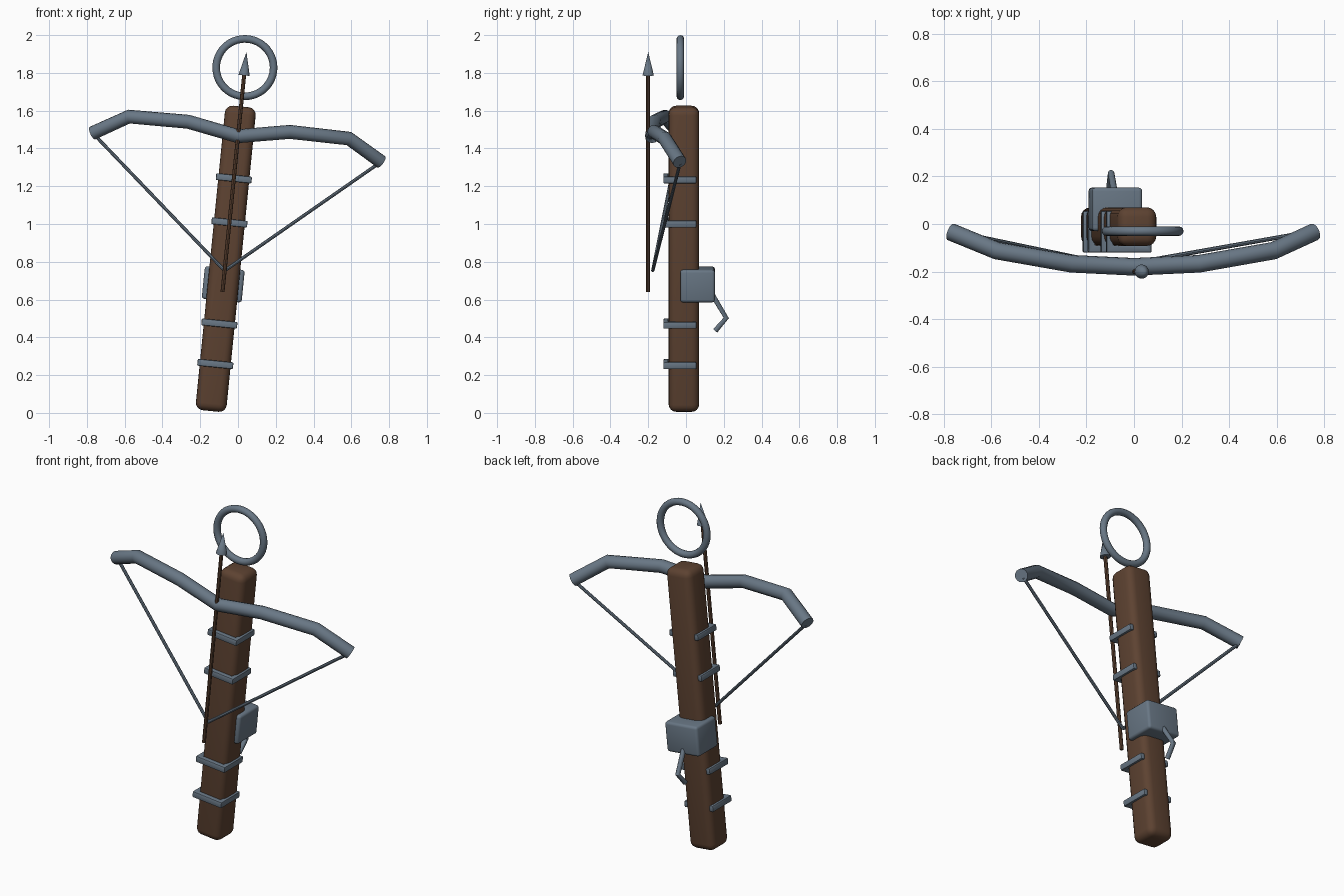
import bpy, bmesh, math
from mathutils import Matrix, Vector

if "Cube" in bpy.data.objects:
    bpy.data.objects.remove(bpy.data.objects["Cube"])

# Everything is built upright, then leaned over sideways together
LEAN = Matrix.Translation((-0.146, 0, 0)) @ Matrix.Rotation(math.radians(5.7), 4, 'Y')


def material(name, rgb):
    m = bpy.data.materials.new(name)
    m.diffuse_color = (*rgb, 1)
    m.use_nodes = True
    m.node_tree.nodes["Principled BSDF"].inputs["Base Color"].default_value = m.diffuse_color
    return m


WOOD = material("brown_wood", (0.110, 0.055, 0.031))
STEEL = material("blue_grey_steel", (0.140, 0.185, 0.235))


def finish(obj, name, mat, smooth=35):
    obj.name = name
    obj.data.materials.clear()
    obj.data.materials.append(mat)
    obj.data.transform(LEAN)
    bpy.ops.object.select_all(action='DESELECT')
    obj.select_set(True)
    bpy.context.view_layer.objects.active = obj
    bpy.ops.object.shade_smooth_by_angle(angle=math.radians(smooth))
    return obj


def bevelled_prism(name, mat, outline, z0, z1, bevel, segments):
    """Extrude an xy outline from z0 to z1 and round its edges."""
    bm = bmesh.new()
    base = bm.faces.new([bm.verts.new((x, y, z0)) for x, y in outline])
    top = bmesh.ops.extrude_face_region(bm, geom=[base])["geom"]
    bmesh.ops.translate(bm, vec=(0, 0, z1 - z0),
                        verts=[v for v in top if isinstance(v, bmesh.types.BMVert)])
    bmesh.ops.recalc_face_normals(bm, faces=bm.faces[:])
    bmesh.ops.bevel(bm, geom=bm.edges[:], offset=bevel, segments=segments,
                    profile=0.5, affect='EDGES')
    mesh = bpy.data.meshes.new(name)
    bm.to_mesh(mesh)
    bm.free()
    obj = bpy.data.objects.new(name, mesh)
    bpy.context.collection.objects.link(obj)
    return finish(obj, name, mat, 40)


def rect(hx, y0, y1):
    return [(-hx, y0), (hx, y0), (hx, y1), (-hx, y1)]


def tube(name, mat, points, radius, resolution=4):
    """Round bar through the points, with closed ends."""
    cu = bpy.data.curves.new(name, 'CURVE')
    cu.dimensions = '3D'
    cu.bevel_depth = radius
    cu.bevel_resolution = resolution
    cu.use_fill_caps = True
    sp = cu.splines.new('POLY')
    sp.points.add(len(points) - 1)
    for p, co in zip(sp.points, points):
        p.co = (*co, 1)
    obj = bpy.data.objects.new(name, cu)
    bpy.context.collection.objects.link(obj)
    bpy.ops.object.select_all(action='DESELECT')
    obj.select_set(True)
    bpy.context.view_layer.objects.active = obj
    bpy.ops.object.convert(target='MESH')
    return finish(bpy.context.object, name, mat)


# Wooden stock
bevelled_prism("stock", WOOD, rect(0.082, -0.092, 0.070), 0.01, 1.63, 0.04, 4)

# U-shaped straps, open at the back
strap = [(-0.095, 0.055), (-0.095, -0.12), (0.095, -0.12), (0.095, 0.055),
         (0.067, 0.055), (0.067, -0.09), (-0.067, -0.09), (-0.067, 0.055)]
for i, z in enumerate((0.26, 0.475, 1.013, 1.248)):
    bevelled_prism(f"strap_{i + 1}", STEEL, strap, z - 0.018, z + 0.018, 0.006, 2)

# Winding box and its crank handle
bevelled_prism("winding_box", STEEL, rect(0.106, -0.03, 0.153), 0.597, 0.77, 0.015, 3)
tube("crank", STEEL, [(0, 0.115, 0.67), (0, 0.213, 0.505), (0, 0.155, 0.437)], 0.014)

# Bow limbs, mirrored about the middle
half = [(0.27, -0.167, 1.522), (0.585, -0.112, 1.518), (0.768, -0.033, 1.412)]
limbs = [(-x, y, z) for x, y, z in reversed(half)] + [(0, -0.18, 1.472)] + half
tube("bow", STEEL, limbs, 0.037)

# Drawn string
for side, label in ((-1, "left"), (1, "right")):
    tube(f"string_{label}", STEEL,
         [(side * 0.755, -0.032, 1.402), (0, -0.176, 0.757)], 0.009, 2)

# Bolt shaft and head
tube("bolt_shaft", WOOD, [(0, -0.2, 0.643), (0, -0.2, 1.81)], 0.0105, 2)
bpy.ops.mesh.primitive_cone_add(vertices=16, radius1=0.03, radius2=0, depth=0.125)
head = bpy.context.object
head.data.transform(Matrix.Translation((0, -0.2, 1.858)))
head.location = (0, 0, 0)
finish(head, "bolt_head", STEEL)

# Foot ring above the stock
bpy.ops.mesh.primitive_torus_add(major_radius=0.152, minor_radius=0.02,
                                 major_segments=48, minor_segments=12)
ring = bpy.context.object
ring.data.transform(Matrix.Translation((0, -0.03, 1.837))
                    @ Matrix.Rotation(math.pi / 2, 4, 'X'))
finish(ring, "foot_ring", STEEL, 60)
